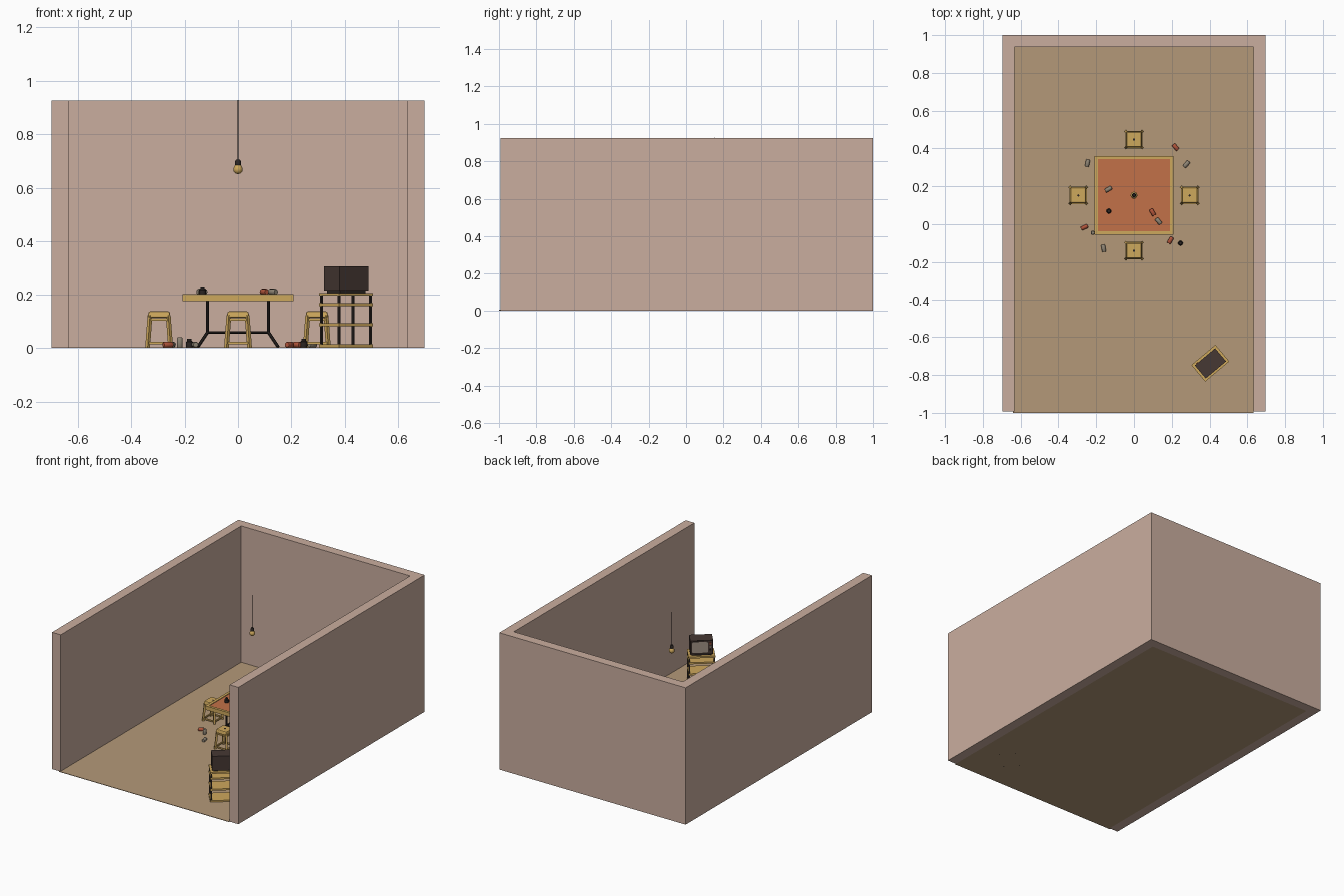
import bpy, bmesh, math
from mathutils import Matrix, Vector

if "Cube" in bpy.data.objects:
    bpy.data.objects.remove(bpy.data.objects["Cube"])

def mat(name, rgb):
    m = bpy.data.materials.new(name)
    lin = [(c / 12.92 if c < 0.04 else ((c + 0.055) / 1.055) ** 2.4) for c in (v / 255 for v in rgb)]
    m.diffuse_color = (*lin, 1)
    m.use_nodes = True
    m.node_tree.nodes["Principled BSDF"].inputs["Base Color"].default_value = m.diffuse_color
    return m

WALL = mat("wall_plaster", (202, 174, 159))
FLOOR = mat("floor_tan", (180, 153, 121))
WOOD = mat("yellow_wood", (206, 168, 92))
FELT = mat("orange_felt", (194, 113, 72))
DARK = mat("dark_metal", (44, 38, 36))
CASE = mat("brown_case", (70, 56, 51))
RED = mat("red_can", (176, 84, 58))
GREY = mat("grey_can", (142, 132, 116))
SCREEN = mat("screen_grey", (160, 146, 134))

def finish(bm, name, m, M=None, smooth=False):
    if M is not None:
        bm.transform(M)
    bmesh.ops.recalc_face_normals(bm, faces=bm.faces)
    me = bpy.data.meshes.new(name)
    bm.to_mesh(me)
    bm.free()
    ob = bpy.data.objects.new(name, me)
    bpy.context.collection.objects.link(ob)
    for k in (m if isinstance(m, list) else [m]):
        me.materials.append(k)
    if smooth:
        bpy.context.view_layer.objects.active = ob
        ob.select_set(True)
        bpy.ops.object.shade_smooth_by_angle(angle=math.radians(40))
        ob.select_set(False)
    return ob

def add_box(bm, lo, hi, taper=1.0):
    lo, hi = Vector(lo), Vector(hi)
    c, s = (lo + hi) / 2, hi - lo
    vs = bmesh.ops.create_cube(bm, size=1)["verts"]
    for v in vs:
        t = taper if v.co.z > 0 else 1
        v.co = c + Vector((v.co.x * s.x * t, v.co.y * s.y * t, v.co.z * s.z))
    return vs

def box(name, lo, hi, m, M=None, taper=1.0):
    bm = bmesh.new()
    add_box(bm, lo, hi, taper)
    return finish(bm, name, m, M)

def add_bar(bm, a, b, r, n=4):
    # straight bar between two points
    a, b = Vector(a), Vector(b)
    d = b - a
    M = Matrix.Translation((a + b) / 2) @ d.to_track_quat("Z", "Y").to_matrix().to_4x4()
    M = M @ Matrix.Rotation(math.pi / n, 4, "Z")
    bmesh.ops.create_cone(bm, cap_ends=True, segments=n, radius1=r, radius2=r, depth=d.length, matrix=M)

def lathe(name, prof, m, M, n=16):
    bm = bmesh.new()
    vs = [bm.verts.new((r, 0, z)) for r, z in prof]
    es = [bm.edges.new(p) for p in zip(vs, vs[1:])]
    bmesh.ops.spin(bm, geom=vs + es, axis=(0, 0, 1), cent=(0, 0, 0), angle=2 * math.pi, steps=n)
    bmesh.ops.remove_doubles(bm, verts=bm.verts, dist=1e-5)
    return finish(bm, name, m, M, True)

T = Matrix.Translation
def R(deg, ax="Z"):
    return Matrix.Rotation(math.radians(deg), 4, ax)

# Room: U-shaped walls, open at the front
bm = bmesh.new()
outline = [(-.697, -.992), (-.632, -.992), (-.632, .937), (.632, .937),
           (.632, -.992), (.697, -.992), (.697, 1), (-.697, 1)]
f = bm.faces.new([bm.verts.new((x, y, 0)) for x, y in outline])
up = bmesh.ops.extrude_face_region(bm, geom=[f])["geom"]
bmesh.ops.translate(bm, vec=(0, 0, .925), verts=[g for g in up if isinstance(g, bmesh.types.BMVert)])
finish(bm, "walls", WALL)
box("floor", (-.64, -1, 0), (.632, .94, .003), FLOOR)

# Folding table
TC = T((0, .153, 0))
S = .208
box("table_felt", (-.195, -.195, .178), (.195, .195, .197), FELT, TC)
bm = bmesh.new()
for k in range(4):
    vs = add_box(bm, (-S, -S, .175), (S, -S + .018, .201))
    bmesh.ops.transform(bm, matrix=R(90 * k), verts=vs)
finish(bm, "table_rim", WOOD, TC)
bm = bmesh.new()
for k in range(4):
    c, s = [(1, 1), (-1, 1), (-1, -1), (1, -1)][k]
    knee = Vector((.114 * c, .114 * s, .058))
    add_bar(bm, (knee.x, knee.y, .178), knee, .006, 8)
    add_bar(bm, knee, (.15 * c, .15 * s, .004), .006, 8)
    add_bar(bm, knee, (-knee.y, knee.x, .058), .005, 8)
finish(bm, "table_legs", DARK, TC)

# Stools
for i, (x, y) in enumerate([(0, .447), (0, -.14), (-.295, .152), (.295, .152)]):
    M = T((x, y, 0))
    bm = bmesh.new()
    add_box(bm, (-.043, -.043, .113), (.043, .043, .136), .9)
    bmesh.ops.bevel(bm, geom=bm.edges[:], offset=.005, segments=2, affect="EDGES", profile=.5)
    finish(bm, f"stool_seat_{i}", WOOD, M)
    bm = bmesh.new()
    for k in range(4):
        c, s = [(1, 1), (-1, 1), (-1, -1), (1, -1)][k]
        add_bar(bm, (.043 * c, .043 * s, .002), (.034 * c, .034 * s, .122), .009)
        for z, w in ((.018, .042), (.106, .036)):
            add_bar(bm, (w * c, w * s, z), (-w * s, w * c, z), .006)
    finish(bm, f"stool_legs_{i}", WOOD, M)
    bm = bmesh.new()
    add_bar(bm, (0, 0, .134), (0, 0, .1368), .006, 12)
    finish(bm, f"stool_hole_{i}", DARK, M)

# Corner shelf stand, turned to face the table
C = T((.404, -.738, 0)) @ R(40)
for i, z in enumerate((.002, .08, .155, .194)):
    box(f"stand_shelf_{i}", (-.083, -.057, z), (.083, .057, z + .011), WOOD, C)
bm = bmesh.new()
for sx in (-1, 1):
    for sy in (-1, 1):
        add_bar(bm, (.077 * sx, .051 * sy, 0), (.077 * sx, .051 * sy, .198), .006)
finish(bm, "stand_posts", DARK, C)

# Television
box("tv_base", (-.062, -.038, .204), (.062, .038, .214), DARK, C)
bm = bmesh.new()
add_box(bm, (-.07, -.046, .213), (.07, .044, .307))
front = max(bm.faces, key=lambda q: q.calc_center_median().y)
bmesh.ops.inset_region(bm, faces=[front], thickness=.005, depth=-.004)
finish(bm, "tv_case", CASE, C)
bm = bmesh.new()
add_box(bm, (-.04, .036, .224), (.06, .043, .296))
bmesh.ops.bevel(bm, geom=[e for e in bm.edges if abs((e.verts[0].co - e.verts[1].co).y) > .003],
                offset=.008, segments=3, affect="EDGES", profile=.5)
finish(bm, "tv_screen", SCREEN, C)
for i, (z, m) in enumerate(((.285, RED), (.264, GREY), (.24, DARK))):
    bm = bmesh.new()
    add_bar(bm, (-.053, .038, z), (-.053, .048, z), .006, 12)
    finish(bm, f"tv_knob_{i}", m, C)

# Hanging bulb
B = T((0, .153, 0))
bm = bmesh.new()
add_bar(bm, (0, 0, .7), (0, 0, .927), .002, 8)
finish(bm, "cord", DARK, B)
lathe("bulb_socket", [(0, .706), (.007, .706), (.011, .698), (.011, .684), (0, .684)], DARK, B)
lathe("bulb", [(.009, .686), (.014, .68), (.018, .67), (.016, .66), (.009, .653), (0, .651)], WOOD, B)

# Cans: lying (x, y, z, turn, colour) and standing bottles
can = [(0, -.019), (.009, -.019), (.011, -.016), (.011, .015), (.008, .019), (0, .0185)]
for i, (x, y, z, a, m) in enumerate([
        (-.246, .323, 0, 80, GREY), (.22, .407, 0, 130, RED), (.278, .317, 0, 50, GREY),
        (-.135, .185, .197, 30, GREY), (.098, .063, .197, 120, RED), (.13, .016, .197, 130, GREY),
        (-.262, -.016, 0, 25, RED), (-.161, -.127, 0, 100, GREY), (.193, -.085, 0, 60, RED)]):
    lathe(f"lying_can_{i}", can, m, T((x, y, z + .012)) @ R(a) @ R(90, "Y"), 12)
jar = [(0, 0), (.012, 0), (.013, .004), (.013, .019), (.008, .024), (.008, .031), (0, .031)]
for i, (x, y, z) in enumerate([(-.133, .069, .197), (.246, -.1, .003), (-.182, .335, .003)]):
    lathe(f"standing_bottle_{i}", jar, DARK, T((x, y, z)), 12)
lathe("standing_can", can, GREY, T((-.218, -.045, .02)), 12)
